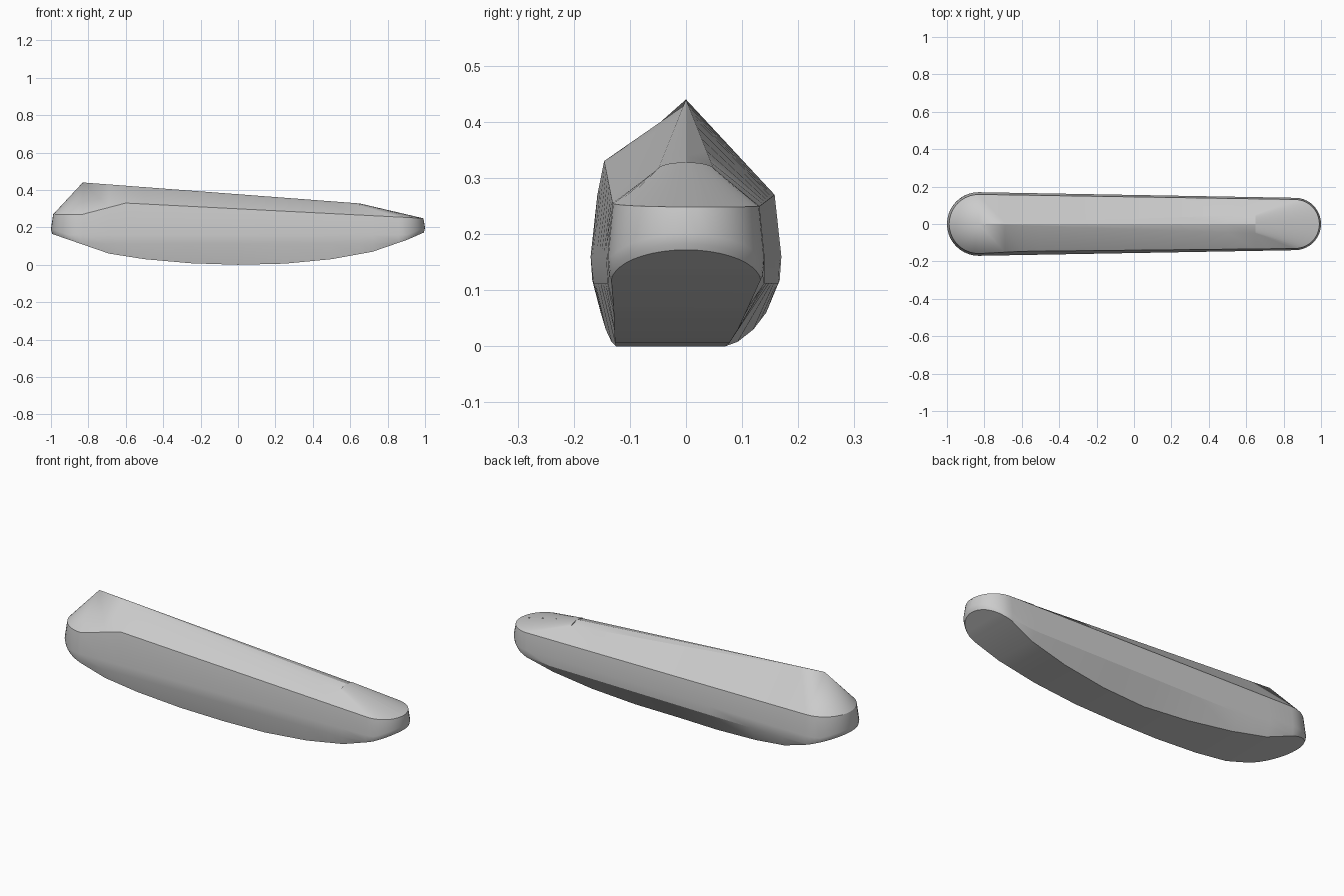
import bpy, bmesh, math
from mathutils import Vector

if "Cube" in bpy.data.objects:
    bpy.data.objects.remove(bpy.data.objects["Cube"], do_unlink=True)

LEFT, RIGHT = -0.83, 0.86          # centres of the rounded ends
APEX = Vector((LEFT, 0, 0.44))
RIDGE_X = 0.65                     # where the ridge drops to the narrow end


def interp(points, x):
    """Piecewise linear profile."""
    if x <= points[0][0]:
        return points[0][1]
    for (x0, v0), (x1, v1) in zip(points, points[1:]):
        if x <= x1:
            return v0 + (v1 - v0) * (x - x0) / (x1 - x0)
    return points[-1][1]


# Curved underside and its uneven front and back borders
BELLY = [(-1, .167), (-.69, .06), (-.5, .03), (-.25, .008), (0, 0),
         (.25, .006), (.5, .03), (.72, .07), (.9, .132), (1, .175)]
BELLY_FRONT = [(LEFT, .163), (-.69, .152), (-.35, .136), (0, .125), (.72, .129), (RIGHT, .133)]
BELLY_BACK = [(LEFT, .163), (-.69, .143), (-.5, .12), (-.25, .092), (0, .07),
              (.35, .08), (.72, .111), (RIGHT, .133)]
RIM_FRONT = [(LEFT, .27), (-.6, .33), (1, .248)]
RIM_BACK = [(LEFT, .27), (1, .248)]
RIM_WIDTH_FRONT = [(LEFT, .158), (-.6, .146), (RIGHT, .131)]


def widths(a, b):
    return [(LEFT, a), (RIGHT, b)]


# Stations: left arc, straight run, right arc, as (x, angle)
ARC = 10
stations = [(LEFT, math.pi / 2 * i / ARC) for i in range(ARC)]
stations += [(x, math.pi / 2) for x in
             (LEFT, -.69, -.6, -.5, -.25, 0, .25, .5, RIDGE_X, .72, RIGHT)]
stations += [(RIGHT, math.pi / 2 * (1 - i / ARC)) for i in range(1, ARC + 1)]


def plan(x, angle, profile, side):
    """Point on the rounded plan outline."""
    r = interp(profile, x)
    end = -1 if x == LEFT else 1
    return x + end * r * math.cos(angle), side * r * math.sin(angle)


def section(x, angle, side):
    """Half section from the ridge down to the underside."""
    front = side < 0
    t = max(0, min(1, (x - LEFT) / (RIDGE_X - LEFT)))
    centre = APEX.lerp(Vector((RIDGE_X, 0, .328)), t)
    turn = angle if x == RIGHT else math.pi / 2
    shoulder_end = Vector((RIDGE_X, side * .05 * math.sin(turn), .315 + .013 * math.cos(turn)))
    points = [centre, APEX.lerp(shoulder_end, t)]

    px, py = plan(x, angle, RIM_WIDTH_FRONT if front else widths(.158, .131), side)
    points.append(Vector((px, py, interp(RIM_FRONT if front else RIM_BACK, px))))
    px, py = plan(x, angle, widths(.17, .14), side)
    points.append(Vector((px, py, max(.16, interp(BELLY, px) + .025))))
    px, py = plan(x, angle, widths(.167, .137), side)
    points.append(Vector((px, py, max(.112, interp(BELLY, px) + .009))))
    px, py = plan(x, angle, BELLY_FRONT if front else BELLY_BACK, side)
    points.append(Vector((px, py, interp(BELLY, px))))
    return points


# Loft closed sections along the length
bm = bmesh.new()
loops = []
for x, angle in stations:
    pts = section(x, angle, -1) + section(x, angle, 1)[::-1]
    loops.append([bm.verts.new(p) for p in pts])
for a, b in zip(loops, loops[1:]):
    for i in range(len(a)):
        j = (i + 1) % len(a)
        bm.faces.new((a[i], a[j], b[j], b[i]))
bmesh.ops.remove_doubles(bm, verts=bm.verts, dist=0.0002)
bmesh.ops.dissolve_degenerate(bm, edges=bm.edges, dist=0.0001)
bmesh.ops.recalc_face_normals(bm, faces=bm.faces)

mesh = bpy.data.meshes.new("faceted_bar")
bm.to_mesh(mesh)
bm.free()
bar = bpy.data.objects.new("faceted_bar", mesh)
bpy.context.collection.objects.link(bar)

# Plain grey finish
grey = bpy.data.materials.new("plain_grey")
grey.use_nodes = True
grey.diffuse_color = (0.6, 0.6, 0.6, 1)
grey.node_tree.nodes["Principled BSDF"].inputs["Base Color"].default_value = (0.6, 0.6, 0.6, 1)
mesh.materials.append(grey)

bpy.ops.object.select_all(action="DESELECT")
bar.select_set(True)
bpy.context.view_layer.objects.active = bar
bpy.ops.object.shade_smooth_by_angle(angle=math.radians(25))
